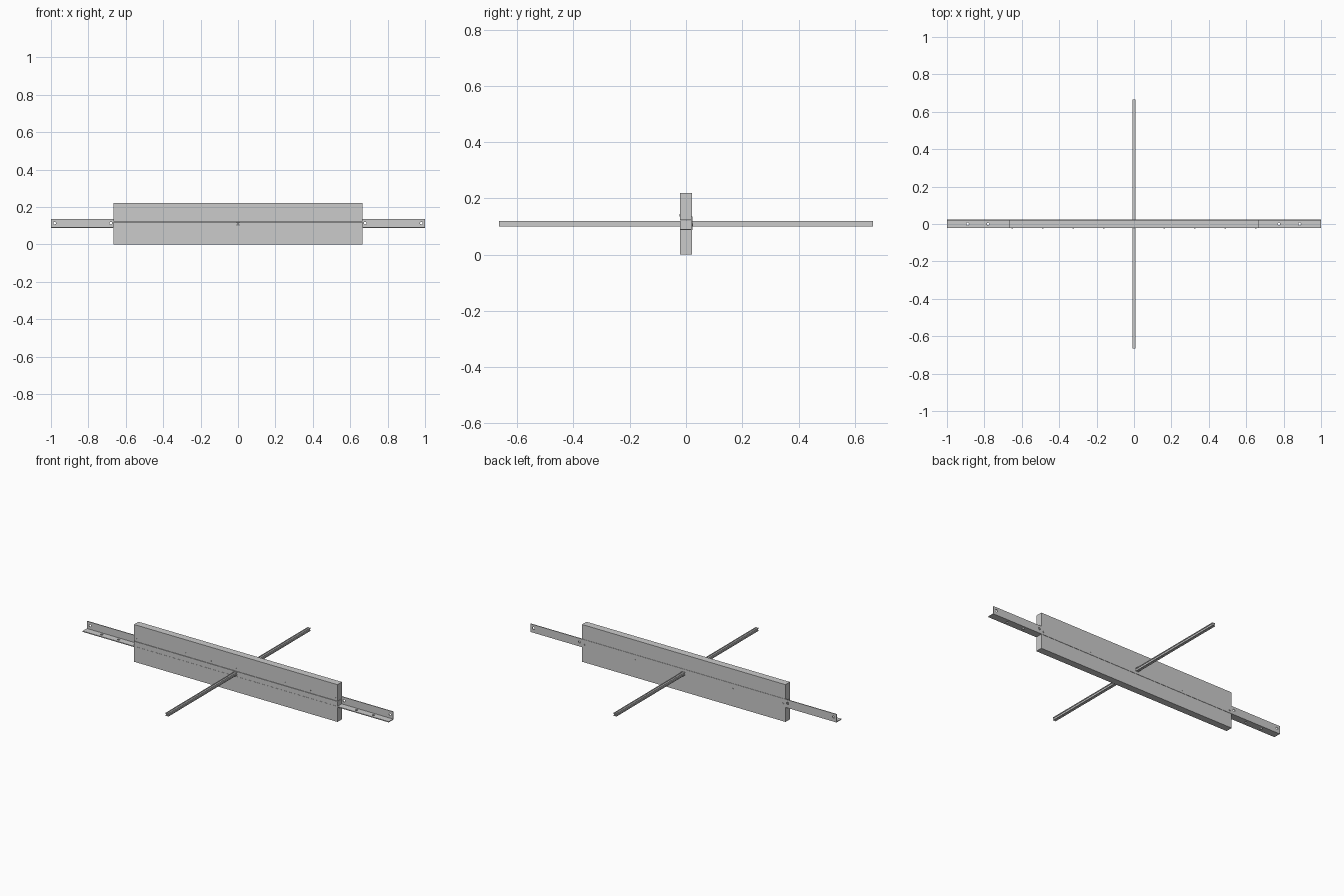
import bpy, bmesh, math
from mathutils import Matrix, Vector

if "Cube" in bpy.data.objects:
    bpy.data.objects.remove(bpy.data.objects["Cube"])


def finish(name, bm):
    bmesh.ops.recalc_face_normals(bm, faces=bm.faces)
    me = bpy.data.meshes.new(name)
    bm.to_mesh(me)
    bm.free()
    ob = bpy.data.objects.new(name, me)
    bpy.context.collection.objects.link(ob)
    return ob


def box(name, lo, hi):
    lo, hi = Vector(lo), Vector(hi)
    bm = bmesh.new()
    m = Matrix.Translation((lo + hi) / 2) @ Matrix.Diagonal((*(hi - lo), 1))
    bmesh.ops.create_cube(bm, size=1, matrix=m)
    return finish(name, bm)


def extrude(name, pts, to3d, a, b):
    """Extrude a 2D profile from station a to station b."""
    bm = bmesh.new()
    face = bm.faces.new([bm.verts.new(to3d(u, v, a)) for u, v in pts])
    res = bmesh.ops.extrude_face_region(bm, geom=[face])
    shift = Vector(to3d(0, 0, b)) - Vector(to3d(0, 0, a))
    bmesh.ops.translate(bm, vec=shift,
                        verts=[e for e in res["geom"] if isinstance(e, bmesh.types.BMVert)])
    return finish(name, bm)


def cylinders(name, spots, axis, r, depth):
    rot = Matrix.Rotation(math.pi / 2, 4, 'X') if axis == 'Y' else Matrix()
    bm = bmesh.new()
    for p in spots:
        bmesh.ops.create_cone(bm, cap_ends=True, segments=16, radius1=r, radius2=r,
                              depth=depth, matrix=Matrix.Translation(p) @ rot)
    return finish(name, bm)


# Two stacked planks with a fine seam between them
box("lower_plank", (-0.665, -0.021, 0), (0.665, 0.021, 0.121))
box("upper_plank", (-0.665, -0.021, 0.123), (0.665, 0.021, 0.22))

# Long angle bar running through the planks
angle = extrude("angle_bar",
                [(-0.022, 0.087), (0.023, 0.087), (0.023, 0.135),
                 (0.018, 0.135), (0.018, 0.092), (-0.022, 0.092)],
                lambda u, v, s: (s, u, v), -1, 1)

# Drilled holes in both flanges
drills = [
    cylinders("flange_drill", [(x, 0, 0.09) for x in (-0.89, -0.78, 0.775, 0.885)],
              'Z', 0.007, 0.03),
    cylinders("web_drill", [(x, 0.02, 0.114) for x in (-0.98, -0.68, 0.68, 0.98)],
              'Y', 0.007, 0.03),
]
for d in drills:
    d.hide_render = True
    d.hide_set(True)
    d.display_type = 'WIRE'
    mod = angle.modifiers.new(d.name, 'BOOLEAN')
    mod.operation = 'DIFFERENCE'
    mod.solver = 'EXACT'
    mod.object = d

# Slotted cross rod, one quarter of the section rotated four times
quarter = [(0.009, -0.009), (0.009, -0.004), (0.006, -0.004),
           (0.006, 0.004), (0.009, 0.004)]
section = []
for k in range(4):
    c, s = round(math.cos(k * math.pi / 2)), round(math.sin(k * math.pi / 2))
    section += [(u * c - v * s, u * s + v * c) for u, v in quarter]
extrude("cross_rod", section, lambda u, v, s: (u, s, v + 0.11), -0.665, 0.665)

# Small screw heads on both faces
cylinders("back_screws", [(x, 0.021, 0.105) for x in (-0.65, -0.32, 0.32, 0.65)],
          'Y', 0.005, 0.008)
cylinders("front_screws", [(-0.65 + i * 0.1625, -0.021, 0.14) for i in range(9)],
          'Y', 0.004, 0.004)
